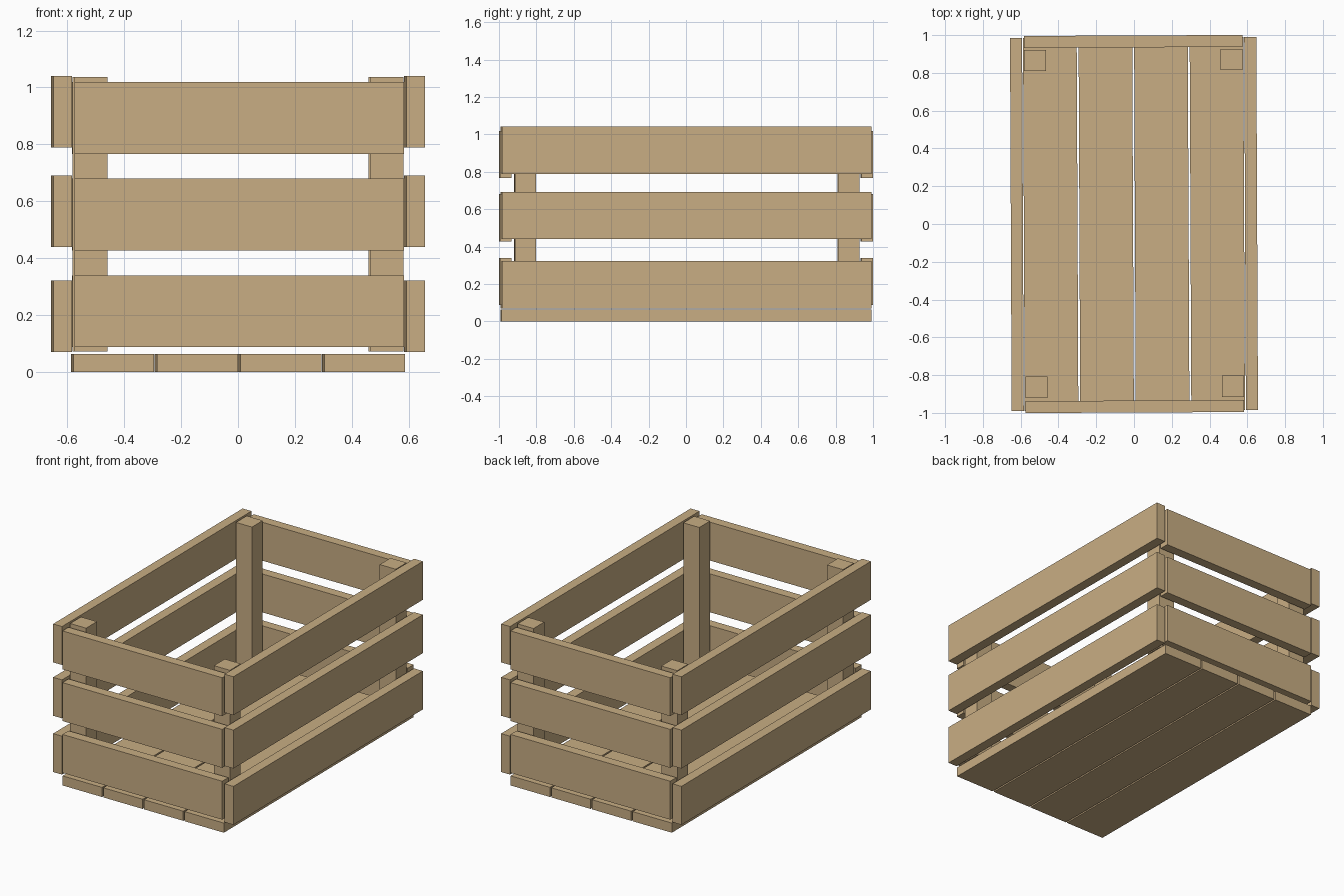
import bpy
from mathutils import Matrix

if "Cube" in bpy.data.objects:
    bpy.data.objects.remove(bpy.data.objects["Cube"])

wood = bpy.data.materials.new("pale_wood")
wood.diffuse_color = (0.58, 0.42, 0.23, 1)
wood.use_nodes = True
wood.node_tree.nodes["Principled BSDF"].inputs["Base Color"].default_value = wood.diffuse_color

YAW = Matrix.Rotation(0.0045, 4, 'Z')  # the crate sits very slightly turned


def plank(name, lo, hi):
    """Box spanning two opposite corners, turned with the crate."""
    bpy.ops.mesh.primitive_cube_add(size=1)
    ob = bpy.context.object
    ob.name = name
    ob.data.materials.append(wood)
    centre = [(a + b) / 2 for a, b in zip(lo, hi)]
    size = [b - a for a, b in zip(lo, hi)]
    ob.data.transform(YAW @ Matrix.Translation(centre) @ Matrix.Diagonal((*size, 1)))


def mirrored(s, a, b):
    return sorted((s * a, s * b))


# Floor boards
for i in range(4):
    x = -0.441 + i * 0.294
    plank(f"floor_board_{i + 1}", (x - 0.142, -0.988, 0), (x + 0.142, 0.988, 0.063))

# Long side slats
for s, side in ((-1, "left"), (1, "right")):
    x0, x1 = mirrored(s, 0.588, 0.652)
    for i, z in enumerate((0.07, 0.439, 0.789)):
        plank(f"{side}_slat_{i + 1}", (x0, -0.988, z), (x1, 0.988, z + 0.252))

# Short end slats
for s, side in ((-1, "front"), (1, "back")):
    y0, y1 = mirrored(s, 0.935, 0.998)
    for i, z in enumerate((0.088, 0.428, 0.767)):
        plank(f"{side}_slat_{i + 1}", (-0.578, y0, z), (0.578, y1, z + 0.252))

# Corner posts
for sx, side in ((-1, "left"), (1, "right")):
    for sy, end, ya, yb in ((-1, "front", 0.805, 0.918), (1, "back", 0.812, 0.924)):
        x0, x1 = mirrored(sx, 0.462, 0.578)
        y0, y1 = mirrored(sy, ya, yb)
        plank(f"{end}_{side}_post", (x0, y0, 0.073), (x1, y1, 1.037))
